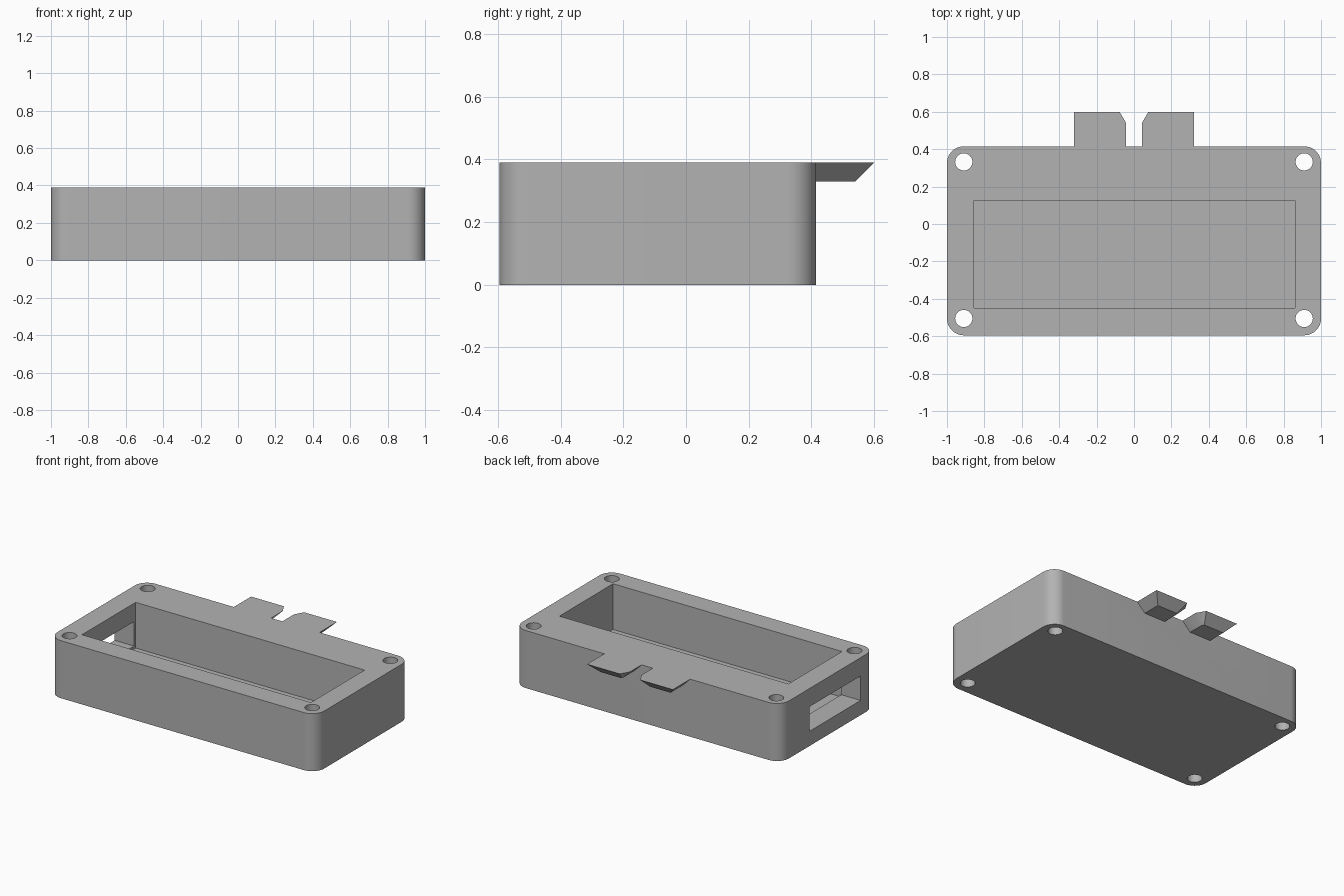
import bpy, bmesh, math

cube = bpy.data.objects.get("Cube")
if cube:
    bpy.data.objects.remove(cube, do_unlink=True)

TOP = 0.39
FRONT, BACK = -0.595, 0.415

grey = bpy.data.materials.new("light_grey_plastic")
grey.use_nodes = True
colour = (0.45, 0.45, 0.45, 1)
grey.diffuse_color = colour
grey.node_tree.nodes["Principled BSDF"].inputs["Base Color"].default_value = colour


def loft(name, lower, upper, z0, z1):
    """Closed solid between two matching outlines."""
    bm = bmesh.new()
    a = [bm.verts.new((x, y, z0)) for x, y in lower]
    b = [bm.verts.new((x, y, z1)) for x, y in upper]
    bm.faces.new(a)
    bm.faces.new(b)
    for i in range(len(a)):
        j = (i + 1) % len(a)
        bm.faces.new((a[i], a[j], b[j], b[i]))
    bmesh.ops.recalc_face_normals(bm, faces=bm.faces)
    mesh = bpy.data.meshes.new(name)
    bm.to_mesh(mesh)
    bm.free()
    obj = bpy.data.objects.new(name, mesh)
    bpy.context.collection.objects.link(obj)
    mesh.materials.append(grey)
    return obj


def arc(cx, cy, r, start, sweep, steps):
    angles = [math.radians(start + sweep * i / steps) for i in range(steps + 1)]
    return [(cx + r * math.cos(t), cy + r * math.sin(t)) for t in angles]


def block(name, x0, x1, y0, y1, z0, z1):
    outline = [(x0, y0), (x1, y0), (x1, y1), (x0, y1)]
    return loft(name, outline, outline, z0, z1)


def combine(target, tool, operation):
    """Apply a boolean and discard the tool."""
    tool.hide_render = True
    mod = target.modifiers.new(tool.name, "BOOLEAN")
    mod.operation, mod.solver, mod.object = operation, "EXACT", tool
    bpy.context.view_layer.objects.active = target
    bpy.ops.object.modifier_apply(modifier=mod.name)
    bpy.data.objects.remove(tool, do_unlink=True)


# Body with rounded upright corners
R = 0.09
corners = [(1 - R, BACK - R), (R - 1, BACK - R), (R - 1, FRONT + R), (1 - R, FRONT + R)]
outline = []
for i, (cx, cy) in enumerate(corners):
    outline += arc(cx, cy, R, 90 * i, 90, 12)
case = loft("enclosure_body", outline, outline, 0, TOP)

# Pair of latch tabs, bevelled underneath
tab_top = [(0.042, BACK - 0.02), (0.322, BACK - 0.02), (0.322, 0.6), (0.077, 0.6), (0.042, 0.54)]
tab_low = [(0.102, BACK - 0.02), (0.262, BACK - 0.02), (0.262, 0.54), (0.111, 0.54), (0.102, 0.524)]
for side, label in ((1, "left"), (-1, "right")):
    mirror = lambda pts: [(side * x, y) for x, y in pts]
    combine(case, loft(label + "_tab", mirror(tab_low), mirror(tab_top), 0.33, TOP), "UNION")

# Open pocket and the port through the right end wall
combine(case, block("pocket", -0.855, 0.862, -0.45, 0.125, 0.08, 0.5), "DIFFERENCE")
combine(case, block("port", -1.1, -0.8, -0.442, 0.108, 0.1, 0.266), "DIFFERENCE")

# Screw holes through the corners
for x in (-0.91, 0.91):
    for y in (-0.505, 0.332):
        ring = arc(x, y, 0.046, 0, 360, 32)[:-1]
        combine(case, loft("screw_hole", ring, ring, -0.1, 0.5), "DIFFERENCE")

# Smooth rounds, sharp edges
bpy.ops.object.select_all(action="DESELECT")
case.select_set(True)
bpy.context.view_layer.objects.active = case
bpy.ops.object.shade_smooth_by_angle(angle=math.radians(30))
